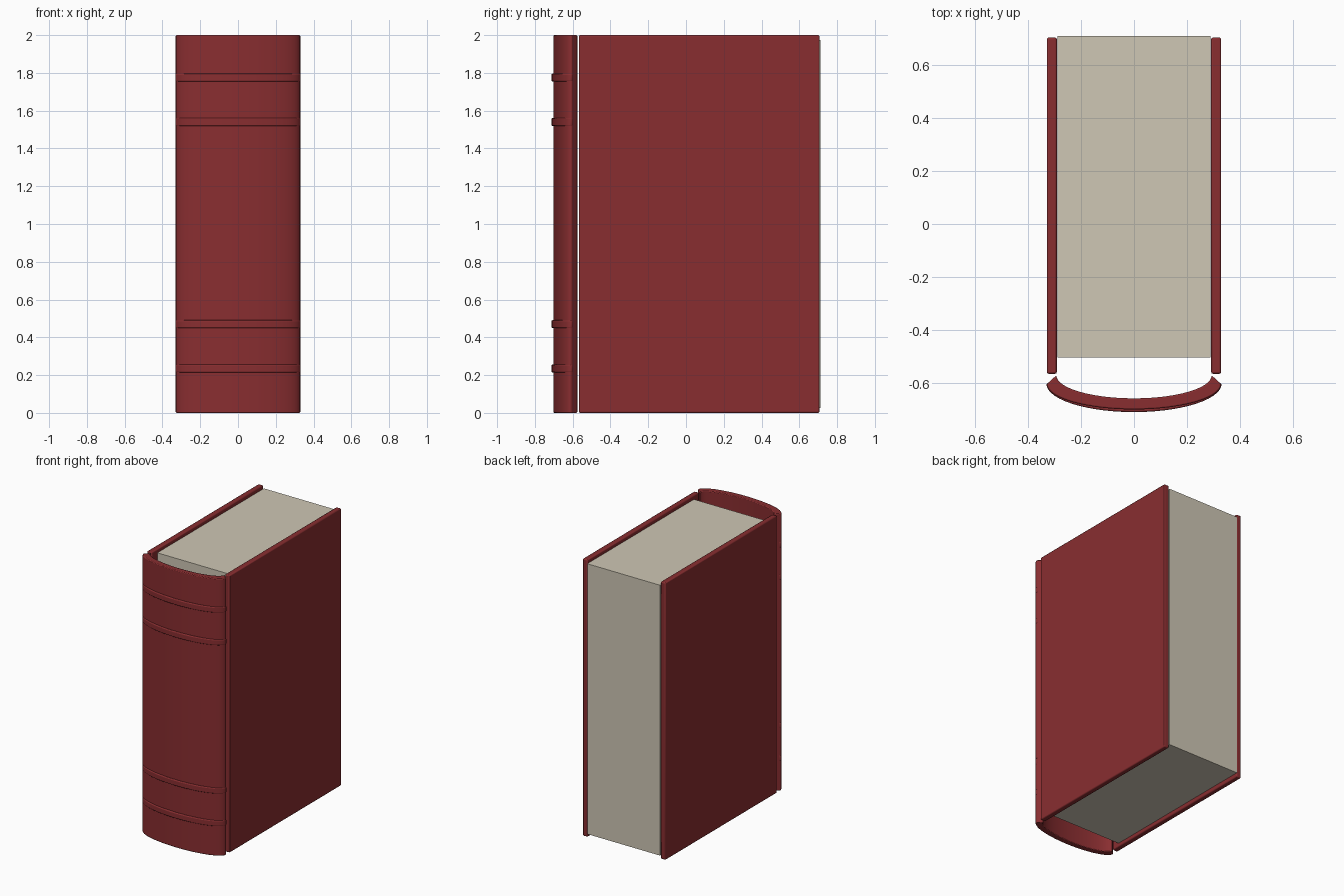
import bpy, bmesh, math

if "Cube" in bpy.data.objects:
    bpy.data.objects.remove(bpy.data.objects["Cube"])


def material(name, rgb):
    m = bpy.data.materials.new(name)
    m.diffuse_color = (*rgb, 1.0)
    m.use_nodes = True
    m.node_tree.nodes["Principled BSDF"].inputs["Base Color"].default_value = m.diffuse_color
    return m


RED = material("dark_red_leather", (0.25, 0.027, 0.03))
PAPER = material("cream_paper", (0.62, 0.57, 0.46))


def prism(name, outline, z0, z1, mat, bevel=0.0, segments=2):
    """Extrude an xy outline from z0 to z1, with optional rounded edges."""
    bm = bmesh.new()
    face = bm.faces.new([bm.verts.new((x, y, z0)) for x, y in outline])
    top = bmesh.ops.extrude_face_region(bm, geom=[face])["geom"]
    for v in top:
        if isinstance(v, bmesh.types.BMVert):
            v.co.z = z1
    bmesh.ops.recalc_face_normals(bm, faces=bm.faces)
    me = bpy.data.meshes.new(name)
    bm.to_mesh(me)
    bm.free()
    me.materials.append(mat)
    ob = bpy.data.objects.new(name, me)
    bpy.context.collection.objects.link(ob)
    if bevel:
        mod = ob.modifiers.new("rounded_edges", 'BEVEL')
        mod.width = bevel
        mod.segments = segments
        mod.limit_method = 'ANGLE'
        mod.angle_limit = math.radians(32)
    bpy.ops.object.select_all(action='DESELECT')
    ob.select_set(True)
    bpy.context.view_layer.objects.active = ob
    bpy.ops.object.shade_smooth_by_angle(angle=math.radians(35))
    return ob


def box(x0, x1, y0, y1):
    return [(x0, y0), (x1, y0), (x1, y1), (x0, y1)]


def bow(a, b, y, n=28):
    """Half ellipse bulging toward the front, left to right."""
    pts = []
    for i in range(n + 1):
        t = math.pi * i / n
        pts.append((-a * math.cos(t), y - b * math.sin(t)))
    return pts


# Front and back boards
for side, name in ((-1, "left_cover"), (1, "right_cover")):
    x0, x1 = sorted((side * 0.292, side * 0.33))
    prism(name, box(x0, x1, -0.567, 0.706), 0.0, 2.0, RED, 0.007)

# Page block, slightly short of the boards
prism("page_block", box(-0.29, 0.29, -0.505, 0.711), 0.025, 1.975, PAPER)

# Curved hollow spine
inner = bow(0.294, 0.087, -0.573)
prism("spine", bow(0.33, 0.096, -0.606) + inner[::-1], 0.0, 2.0, RED, 0.006)

# Raised bands across the spine
for i, z in enumerate((0.235, 0.47, 1.54, 1.775)):
    core = bow(0.30, 0.083, -0.588)
    prism(f"spine_band_{i + 1}", bow(0.332, 0.108, -0.604) + core[::-1],
          z - 0.021, z + 0.021, RED, 0.008, 3)
